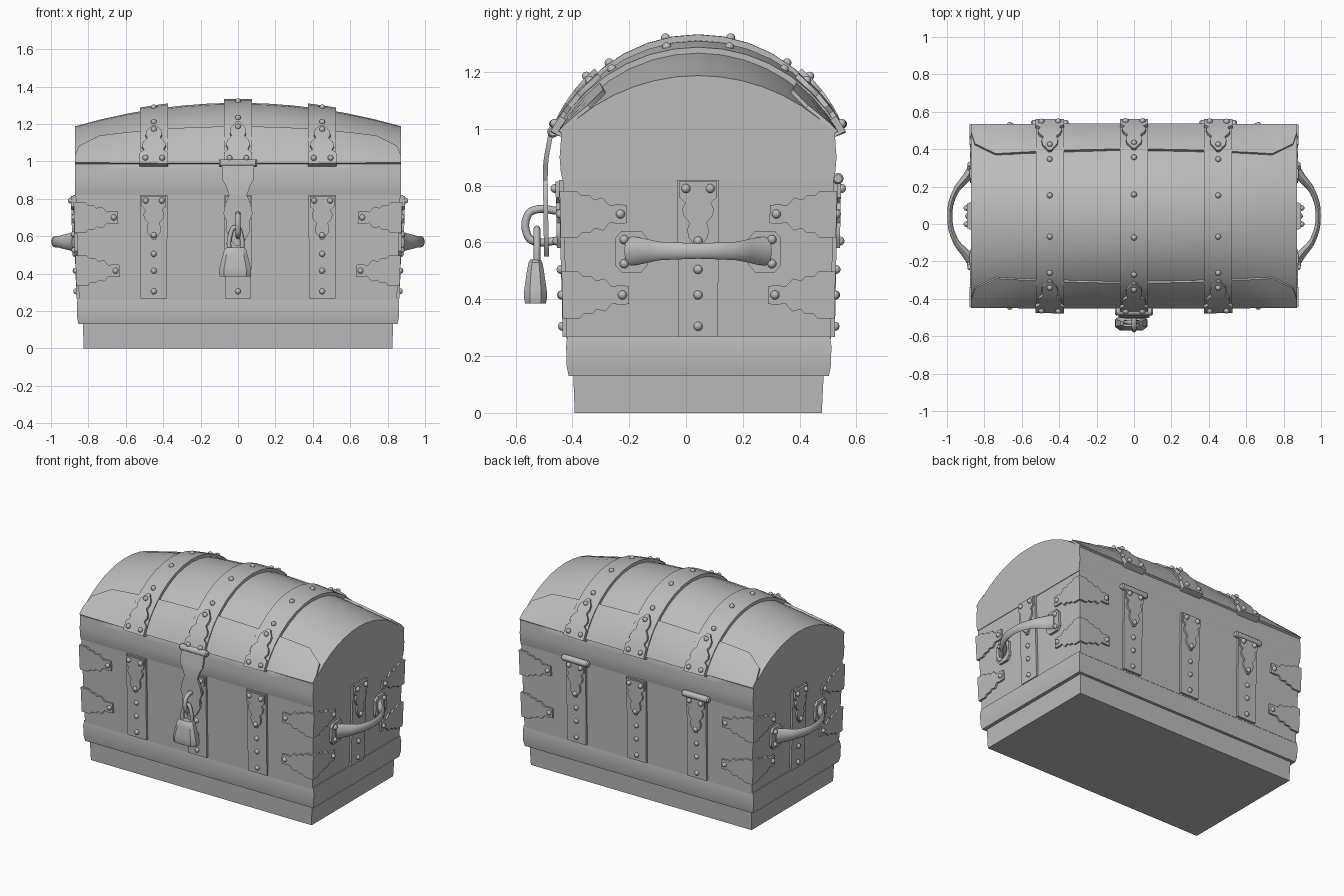
import bpy, bmesh, math
from mathutils import Vector, Matrix

if "Cube" in bpy.data.objects:
    bpy.data.objects.remove(bpy.data.objects["Cube"])

mat = bpy.data.materials.new("plain grey")
mat.diffuse_color = (0.5, 0.5, 0.5, 1)
mat.use_nodes = True
mat.node_tree.nodes["Principled BSDF"].inputs["Base Color"].default_value = mat.diffuse_color
CY = 0.0425          # depth centre of the chest
STRAPS = (-0.45, 0.0, 0.45)
rivets = []


def finish(ob, angle=35):
    ob.data.materials.clear()
    ob.data.materials.append(mat)
    bpy.ops.object.select_all(action='DESELECT')
    ob.select_set(True)
    bpy.context.view_layer.objects.active = ob
    bpy.ops.object.shade_smooth_by_angle(angle=math.radians(angle))
    return ob


def from_bmesh(name, bm, angle=35):
    bmesh.ops.recalc_face_normals(bm, faces=bm.faces)
    me = bpy.data.meshes.new(name)
    bm.to_mesh(me)
    bm.free()
    ob = bpy.data.objects.new(name, me)
    bpy.context.collection.objects.link(ob)
    return finish(ob, angle)


def loft(name, rings, angle=35):
    """Skin a row of equal closed rings and cap both ends."""
    bm = bmesh.new()
    rs = [[bm.verts.new(p) for p in r] for r in rings]
    n = len(rs[0])
    for a, b in zip(rs, rs[1:]):
        for i in range(n):
            j = (i + 1) % n
            bm.faces.new((a[i], a[j], b[j], b[i]))
    bm.faces.new(rs[0])
    bm.faces.new(rs[-1])
    return from_bmesh(name, bm, angle)


def plate(name, rows, place, th, cols=1, angle=35):
    """Symmetric plate: rows of (position, half width), mapped by place(u, v, w)."""
    rings = []
    for v, hw in rows:
        us = [-hw + 2 * hw * i / cols for i in range(cols + 1)]
        rings.append([place(u, v, th) for u in us] + [place(u, v, -0.005) for u in us[::-1]])
    return loft(name, rings, angle)


def tube(name, pts, radii, closed=False, squash=None):
    cu = bpy.data.curves.new(name, 'CURVE')
    cu.dimensions = '3D'
    cu.bevel_depth, cu.bevel_resolution, cu.use_fill_caps = 1.0, 2, True
    cu.resolution_u = 5
    sp = cu.splines.new('BEZIER')
    sp.bezier_points.add(len(pts) - 1)
    for bp, p, r in zip(sp.bezier_points, pts, radii):
        bp.co, bp.radius = p, r
        bp.handle_left_type = bp.handle_right_type = 'AUTO'
    sp.use_cyclic_u = closed
    ob = bpy.data.objects.new(name, cu)
    bpy.context.collection.objects.link(ob)
    bpy.ops.object.select_all(action='DESELECT')
    ob.select_set(True)
    bpy.context.view_layer.objects.active = ob
    bpy.ops.object.convert(target='MESH')
    ob = bpy.context.view_layer.objects.active
    if squash:
        z0, k = squash
        for v in ob.data.vertices:
            v.co.z = z0 + (v.co.z - z0) * k
    return finish(ob, 60)


def rod(name, centre, length, r):
    x, y, z = centre
    ring = lambda xx, rr: [(xx, y + rr * math.cos(k * math.tau / 12), z + rr * math.sin(k * math.tau / 12))
                           for k in range(12)]
    h = length / 2
    return loft(name, [ring(x - h, r * .7), ring(x - h + .008, r), ring(x + h - .008, r), ring(x + h, r * .7)])


def slab(name, levels, angle=35):
    """Stack of rectangles: (z, half x, front y, back y)."""
    return loft(name, [[(-x, a, z), (x, a, z), (x, b, z), (-x, b, z)] for z, x, a, b in levels], angle)


# Chest box: plinth, rounded lower band, tapered body
slab("plinth", [(0, .825, -.392, .478), (.14, .83, -.397, .485)])
slab("lower_band", [(.13, .853, -.413, .503), (.165, .86, -.42, .51), (.235, .862, -.422, .512), (.27, .857, -.418, .507)])
slab("body", [(.26, .85, -.42, .51), (.82, .868, -.434, .52)])


def body_at(z):
    t = (z - .26) / .56
    return .85 + .018 * t, -.42 - .014 * t, .51 + .01 * t


def on_front(cx):
    return lambda u, v, w: (cx + u, body_at(v)[1] - w, v)


def on_back(cx):
    return lambda u, v, w: (cx + u, body_at(v)[2] + w, v)


def on_end(s, cy=CY):
    return lambda u, v, w: (s * (body_at(v)[0] + w), cy + u, v)


# Lid: barrel crowned along its length
def lid_at(x, t, off):
    a, s = .482, .328 - .125 * (x / .87) ** 2
    R = (a * a + s * s) / (2 * s)
    th = t * math.asin(a / R)
    return (x, CY + (R + off) * math.sin(th), .985 + s - R + (R + off) * math.cos(th))


rings = []
for i in range(13):
    x = -.872 + 1.744 * i / 12
    arc = [lid_at(x, -1 + 2 * k / 14, 0) for k in range(15)]
    rail = [(.82, 0), (.85, .006), (.9, .01), (.95, .006)]
    front = [(x, -.435 - b, z) for z, b in rail]
    back = [(x, .52 + b, z) for z, b in rail[::-1]]
    rings.append(front + arc + back)
loft("lid", rings)

# Raised borders along the lower lid edges, fading out at the ends
for s, nm in ((-1, "front"), (1, "back")):
    plate("lid_border_" + nm, [(1.0, .872), (.9, .872), (.75, .85), (.62, .74)],
          lambda u, v, w: lid_at(u, s * v, w), .013, cols=16)

# Scalloped plate outline, from the wide end (0) to the tip (1)
SCALLOP = [(0, .066), (.24, .066), (.32, .045), (.42, .056), (.52, .05), (.62, .03), (.72, .038),
           (.84, .034), (.94, .016), (1, .008)]


def body_strap(name, place):
    plate(name + "_strap", [(.268, .07), (.82, .073)], place, .014)
    plate(name + "_strap_plate", [(.815 - .235 * t, w) for t, w in SCALLOP], place, .026)
    for u, z, w in ((-.043, .79, .028), (.043, .79, .028), (0, .605, .026), (0, .505, .014), (0, .415, .014), (0, .305, .014)):
        rivets.append(place(u, z, w))


for cx, nm in zip(STRAPS, ("left", "middle", "right")):
    body_strap("front_" + nm, on_front(cx))
    body_strap("back_" + nm, on_back(cx))
    # Lid straps with scalloped plates at both feet
    over = lambda u, v, w, cx=cx: lid_at(cx + u, v, w)
    plate("lid_strap_" + nm, [(-1 + 2 * k / 14, .075) for k in range(15)], over, .02, cols=2)
    for s in (-1, 1):
        foot = lambda u, v, w, s=s: over(u, s * v, w)
        plate("lid_plate_" + nm, [(1.02 - .42 * t, w * 1.15) for t, w in SCALLOP], foot, .036)
        for u, v, w in ((-.045, .97, .037), (.045, .97, .037), (0, .66, .036), (0, .52, .02), (0, .18, .02)):
            rivets.append(foot(u, v, w))

# Corner brackets wrapping every upright corner
BRACKET = [(.0, .082), (.06, .082), (.075, .066), (.105, .066), (.12, .05), (.15, .058), (.175, .03), (.2, .034), (.235, .032)]
for sx in (-1, 1):
    for zc in (.70, .415):
        for fy in (-1, 1):
            def along(u, v, w):
                x, f, b = body_at(zc + u)
                return (sx * (x + .012 - v), f - w if fy < 0 else b + w, zc + u)

            def around(u, v, w):
                x, f, b = body_at(zc + u)
                return (sx * (x + w), f - .012 + v if fy < 0 else b + .012 - v, zc + u)
            plate("corner_bracket", BRACKET, along, .012)
            plate("corner_bracket", BRACKET, around, .012)
            rivets += [along(0, .212, .012), around(0, .212, .012)]

# Ends: strap, handle mounts and carrying handle
for s, nm in ((-1, "left"), (1, "right")):
    body_strap("end_" + nm, on_end(s))
    for k in (-1, 1):
        cy = CY + k * .235
        plate("handle_mount_" + nm, [(.495, .035), (.52, .057), (.615, .057), (.64, .035)], on_end(s, cy), .016)
        rivets.extend(on_end(s, cy)(k * .025, z, .017) for z in (.525, .61))
    path = [(-.245, .868), (-.21, .892), (-.13, .955), (0, .985), (.13, .955), (.21, .892), (.245, .868)]
    tube("handle_" + nm, [(s * x, CY + y, .57) for y, x in path],
         [.026, .024, .016, .0135, .016, .024, .026], squash=(.57, 2.0))

# Back hinge barrels
for cx in (-.45, .45):
    rod("hinge_barrel", (cx, .535, .825), .2, .02)

# Hasp: pivot rod and curved strap hanging over the front
rod("hasp_pivot", (0, -.468, .99), .205, .021)
HASP = [(.985, .085, -.472), (.9, .083, -.488), (.87, .065, -.491), (.82, .048, -.492), (.77, .068, -.491),
        (.72, .078, -.49), (.68, .062, -.49), (.63, .066, -.489), (.58, .04, -.488), (.55, .015, -.487)]
depth = {z: y for z, w, y in HASP}
plate("hasp", [(z, w) for z, w, y in HASP], lambda u, v, w: (u, depth[v] - w, v), .012)

# Staple, shackle and padlock
tube("staple", [(0, y, z) for y, z in ((-.44, .71), (-.54, .712), (-.56, .69), (-.56, .63), (-.54, .606), (-.44, .608))], [.014] * 6)
tube("shackle", [(x, -.525, z) for x, z in ((-.045, .5), (-.043, .6), (-.012, .648), (.018, .6), (.02, .5))], [.012] * 5)
px = -.015
rows = [(.385, .083, .036), (.4, .086, .04), (.43, .084, .04), (.5, .066, .03), (.53, .058, .024), (.54, .045, .018)]
loft("padlock", [[(px - w, -.53 - d * .5, z), (px - w * .7, -.53 - d, z), (px + w * .7, -.53 - d, z), (px + w, -.53 - d * .5, z),
                  (px + w, -.53 + d * .5, z), (px + w * .7, -.53 + d, z), (px - w * .7, -.53 + d, z), (px - w, -.53 + d * .5, z)]
                 for z, w, d in rows])

# All domed rivets
bm = bmesh.new()
for p in rivets:
    bmesh.ops.create_uvsphere(bm, u_segments=10, v_segments=6, radius=.016, matrix=Matrix.Translation(Vector(p)))
from_bmesh("rivets", bm, 60)
